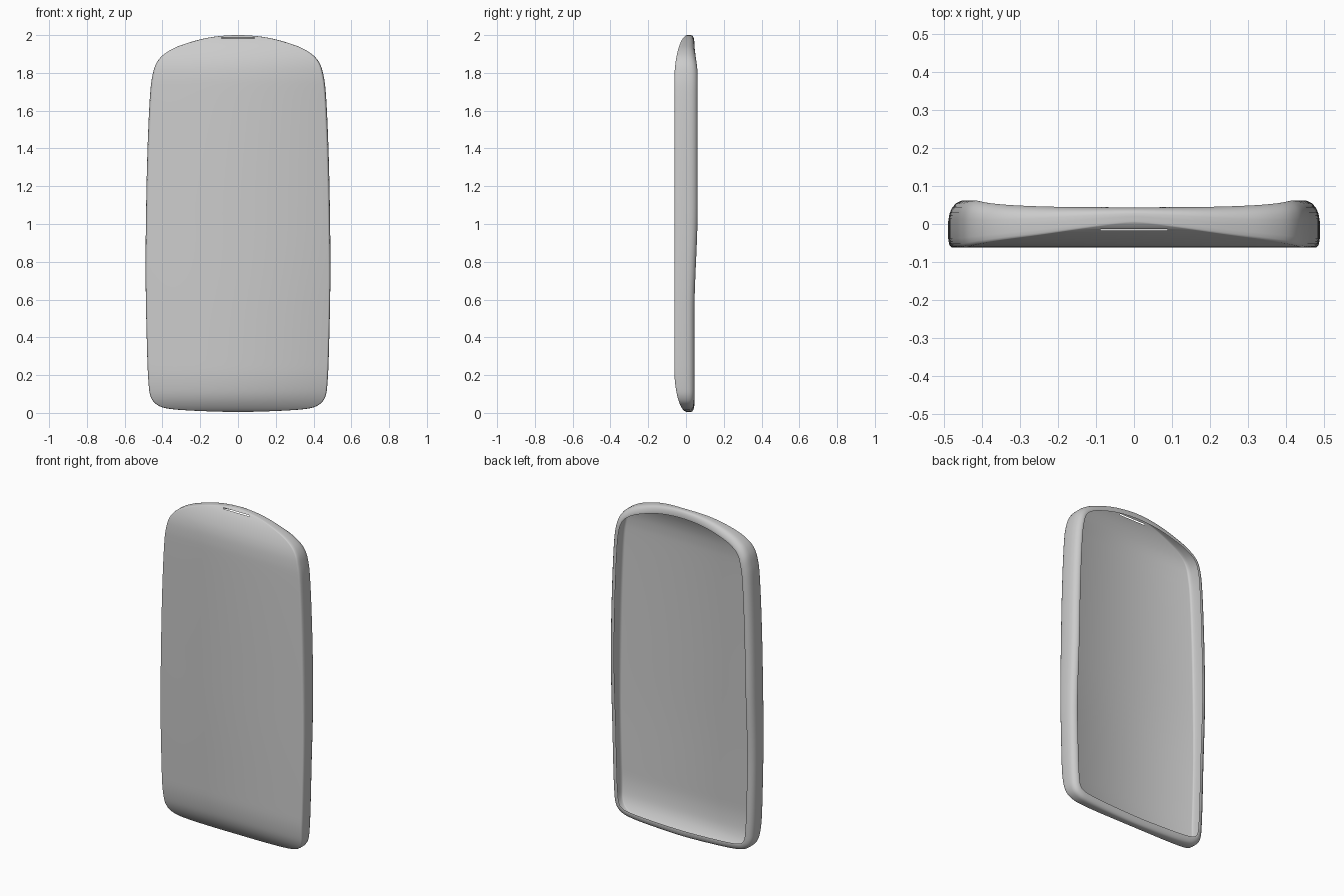
import bpy, bmesh, math
from mathutils import Vector

cube = bpy.data.objects.get("Cube")
if cube:
    bpy.data.objects.remove(cube, do_unlink=True)


def smoothstep(a, b, v):
    t = min(1, max(0, (v - a) / (b - a)))
    return t * t * (3 - 2 * t)


def front_y(z):
    """Depth of the front face, rolling back at the top and bottom."""
    u, roll = ((z - 1.75) / 0.25, 0.072) if z > 1 else ((0.24 - z) / 0.235, 0.068)
    u = min(1, max(0, u))
    return -0.062 + roll * (1 - math.sqrt(1 - u * u))


def back_y(z):
    """Depth of the open back rim, deeper in the upper half."""
    return 0.044 + 0.018 * smoothstep(0.5, 1.1, z) - 0.018 * smoothstep(1.78, 1.97, z)


def spline(points, steps):
    """Catmull-Rom curve through the points of half an outline, mirrored at both ends."""
    pts = [Vector(p) for p in points]
    flip = lambda p: Vector((-p.x, p.y))
    pts = [flip(pts[1])] + pts + [flip(pts[-2])]
    curve = []
    for a, b, c, d in zip(pts, pts[1:], pts[2:], pts[3:]):
        for i in range(steps):
            t = i / steps
            curve.append(0.5 * (2 * b + (c - a) * t + (2 * a - 5 * b + 4 * c - d) * t ** 2
                                + (3 * b - a - 3 * c + d) * t ** 3))
    return curve + [pts[-2]]


# Half outline (x, z) from the bottom centre to the top centre
outline = spline([(0, 0.005), (0.2, 0.01), (0.35, 0.02), (0.42, 0.038), (0.46, 0.08),
                  (0.474, 0.16), (0.482, 0.35), (0.489, 0.7), (0.487, 1.05), (0.479, 1.4),
                  (0.466, 1.68), (0.452, 1.79), (0.43, 1.855), (0.386, 1.903),
                  (0.305, 1.945), (0.16, 1.986), (0, 2.0)], 7)
last = len(outline) - 1
normals = []
for i, p in enumerate(outline):
    t = outline[min(i + 1, last)] - outline[max(i - 1, 0)]
    if i in (0, last):
        t.y = 0
    normals.append(Vector((-t.y, t.x)).normalized())

# Wall section: share of depth from front to back, inset from the outline
wall = [(0, 0.013), (0.025, 0.007), (0.08, 0.003), (0.2, 0), (0.4, 0), (0.6, 0), (0.75, 0.003),
        (0.86, 0.009), (0.94, 0.018), (0.985, 0.028), (1, 0.036), (0.99, 0.042)]

bm = bmesh.new()
rings = []
for share, inset in wall:
    half = []
    for p, n in zip(outline, normals):
        depth = (back_y(p.y) - front_y(p.y)) / 0.124
        q = p + n * inset * (depth ** 2 if share < 0.5 else 1)
        y0 = front_y(q.y if share == 0 else p.y + n.y * 0.013 * depth ** 2)
        half.append((max(q.x, 0), y0 + share * (back_y(q.y) - y0), q.y))
    right = [bm.verts.new(c) for c in half]
    left = [bm.verts.new((-x, y, z)) for x, y, z in half[1:-1]]
    rings.append(right + left[::-1])

# Side wall and curled rim
count = len(rings[0])
for a, b in zip(rings, rings[1:]):
    for i in range(count):
        j = (i + 1) % count
        bm.faces.new((a[i], a[j], b[j], b[i]))

# Front face in horizontal strips
front = []
ring = rings[0]
for i in range(last):
    corners = [ring[-i % count], ring[i], ring[i + 1], ring[-(i + 1) % count]]
    front.append(bm.faces.new(list(dict.fromkeys(corners))))


# Earpiece slot cut through the front face
def cut(faces, co, no):
    geom = set(faces)
    for f in faces:
        geom.update(f.edges, f.verts)
    out = bmesh.ops.bisect_plane(bm, geom=list(geom), plane_co=co, plane_no=no)["geom"]
    return [g for g in out if isinstance(g, bmesh.types.BMFace)]


low, high, reach = 1.982, 1.987, 0.088
for z in (low, high):
    front = cut(front, (0, 0, z), (0, 0, 1))
band = [f for f in front if low < f.calc_center_median().z < high]
for x in (-reach, reach):
    band = cut(band, (x, 0, 0), (1, 0, 0))
slot = [f for f in band if abs(f.calc_center_median().x) < reach]
bmesh.ops.delete(bm, geom=slot, context='FACES')
bmesh.ops.remove_doubles(bm, verts=bm.verts, dist=0.00001)
bmesh.ops.recalc_face_normals(bm, faces=bm.faces)

mesh = bpy.data.meshes.new("front_cover")
bm.to_mesh(mesh)
bm.free()
cover = bpy.data.objects.new("front_cover", mesh)
bpy.context.collection.objects.link(cover)

grey = bpy.data.materials.new("light_grey")
grey.use_nodes = True
colour = (0.6, 0.6, 0.6, 1)
grey.diffuse_color = colour
grey.node_tree.nodes["Principled BSDF"].inputs["Base Color"].default_value = colour
mesh.materials.append(grey)

bpy.ops.object.select_all(action='DESELECT')
cover.select_set(True)
bpy.context.view_layer.objects.active = cover
bpy.ops.object.shade_smooth_by_angle(angle=math.radians(35))
